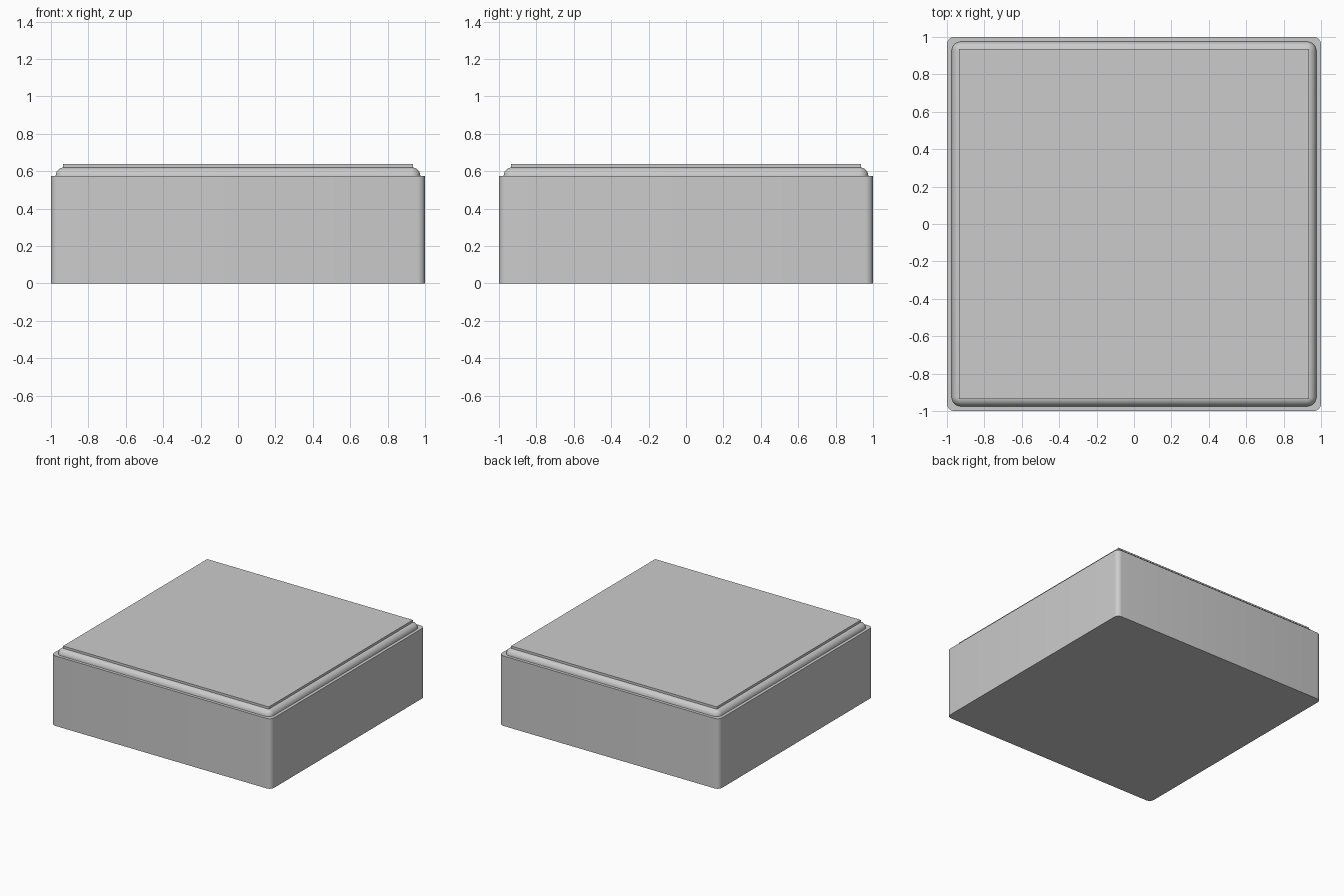
import bpy, bmesh
from math import sin, cos, pi

if "Cube" in bpy.data.objects:
    bpy.data.objects.remove(bpy.data.objects["Cube"])


def ring(bm, half, radius, z, seg=6):
    """One rounded-square loop of vertices at height z."""
    c = half - radius
    verts = []
    for q, (sx, sy) in enumerate([(1, 1), (-1, 1), (-1, -1), (1, -1)]):
        for i in range(seg + 1):
            a = q * pi / 2 + i / seg * pi / 2
            verts.append(bm.verts.new((sx * c + radius * cos(a),
                                       sy * c + radius * sin(a), z)))
    return verts


def rounded_block(name, profile):
    """Closed solid lofted through (half width, corner radius, z) loops."""
    bm = bmesh.new()
    rings = [ring(bm, *p) for p in profile]
    n = len(rings[0])
    for lo, hi in zip(rings, rings[1:]):
        for i in range(n):
            j = (i + 1) % n
            bm.faces.new((lo[i], lo[j], hi[j], hi[i]))
    bm.faces.new(rings[0][::-1])
    bm.faces.new(rings[-1])
    mesh = bpy.data.meshes.new(name)
    bm.to_mesh(mesh)
    bm.free()
    ob = bpy.data.objects.new(name, mesh)
    bpy.context.collection.objects.link(ob)
    bpy.ops.object.select_all(action='DESELECT')
    ob.select_set(True)
    bpy.context.view_layer.objects.active = ob
    bpy.ops.object.shade_smooth_by_angle()
    return ob


# Main body with rounded vertical corners
rounded_block("base_body", [(1.0, 0.04, 0.0), (1.0, 0.04, 0.575)])

# Inset step with a rounded upper edge
step = [(0.975 - 0.045 * (1 - cos(t)), 0.05 - 0.045 * (1 - cos(t)),
         0.575 + 0.045 * sin(t)) for t in [i / 6 * pi / 2 for i in range(7)]]
rounded_block("rounded_step", step)

# Thin sharp-cornered top plate
bpy.ops.mesh.primitive_cube_add(size=1, location=(0, 0, 0.6275))
plate = bpy.context.object
plate.name = "top_plate"
plate.scale = (1.87, 1.87, 0.021)
bpy.ops.object.transform_apply(location=False, rotation=False, scale=True)
